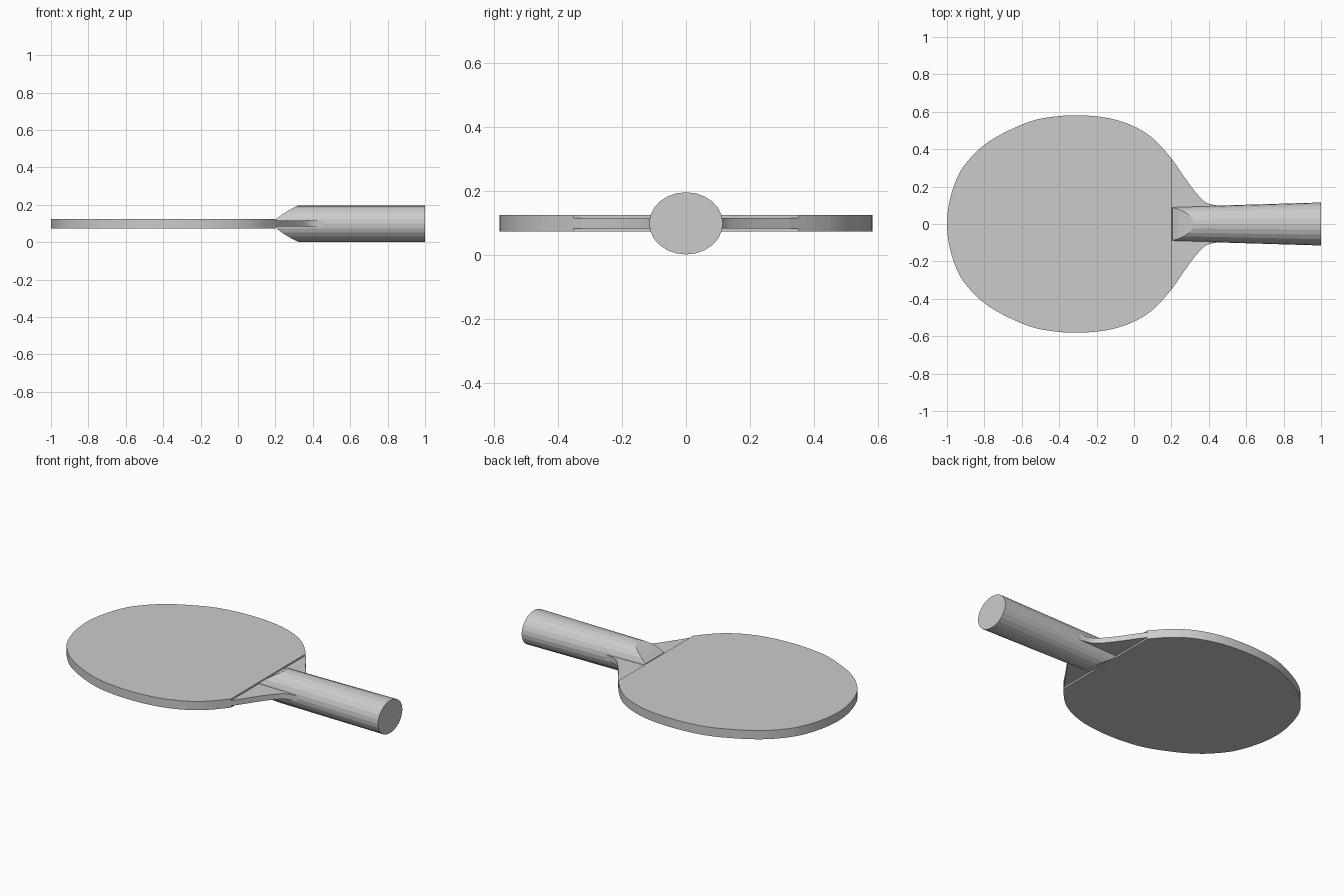
import bpy, bmesh, math
from mathutils import Vector

if "Cube" in bpy.data.objects:
    bpy.data.objects.remove(bpy.data.objects["Cube"])

MID = 0.099  # height of the paddle's central plane

# Half outline of the blade, tip to rubber edge, then the neck
HEAD = [(-1, 0), (-.982, .14), (-.935, .27), (-.87, .358), (-.8, .423),
        (-.7, .485), (-.55, .55), (-.42, .575), (-.3, .581), (-.18, .573),
        (-.08, .552), (.02, .512), (.11, .45), (.2, .35)]
NECK = [(.27, .25), (.325, .175), (.38, .118), (.44, .1), (.5, .095)]


def smooth_half(points, steps=4):
    """Catmull-Rom curve through the points, mirrored across the tip."""
    p = [Vector(q) for q in points]
    p = [Vector((p[1].x, -p[1].y))] + p + [2 * p[-1] - p[-2]]
    out = []
    for a, b, c, d in zip(p, p[1:], p[2:], p[3:]):
        for i in range(steps):
            t = i / steps
            out.append(0.5 * (2 * b + (c - a) * t + (2 * a - 5 * b + 4 * c - d) * t * t
                              + (3 * b - a - 3 * c + d) * t ** 3))
    out.append(p[-2])
    return out


def finish(name, bm):
    bmesh.ops.recalc_face_normals(bm, faces=bm.faces)
    mesh = bpy.data.meshes.new(name)
    bm.to_mesh(mesh)
    bm.free()
    obj = bpy.data.objects.new(name, mesh)
    bpy.context.collection.objects.link(obj)
    return obj


def slab(name, half, z0, z1):
    """Flat plate from a half outline mirrored in y."""
    loop = half + [Vector((v.x, -v.y)) for v in reversed(half[1:])]
    bm = bmesh.new()
    low = [bm.verts.new((v.x, v.y, z0)) for v in loop]
    high = [bm.verts.new((v.x, v.y, z1)) for v in loop]
    bm.faces.new(low)
    bm.faces.new(high)
    n = len(loop)
    for i in range(n):
        j = (i + 1) % n
        bm.faces.new((low[i], low[j], high[j], high[i]))
    return finish(name, bm)


# Wooden blade with a rubber sheet on each side
outline = smooth_half(HEAD + NECK)
rubber = outline[:4 * (len(HEAD) - 1) + 1]
slab("wooden_blade", outline, MID - .016, MID + .016)
slab("rubber_top", rubber, MID + .016, MID + .026)
slab("rubber_bottom", rubber, MID - .026, MID - .016)


# Oval handle halves: flared towards the butt, scooped down to the blade
def handle_half(name, side, segs=12):
    bm = bmesh.new()
    start, end = [], []
    for i in range(segs + 1):
        a = math.pi * i / segs
        c, d = math.cos(a), .097 * math.sin(a)
        x = .2 + .12 * max(0, (d - .018) / .079) ** 1.3
        start.append(bm.verts.new((x, c * (.091 + .024 * (x - .2) / .8), MID + side * d)))
        end.append(bm.verts.new((1, c * .115, MID + side * d)))
    for i in range(segs):
        bm.faces.new((start[i], start[i + 1], end[i + 1], end[i]))
    # Scooped front made of strips between points of equal height
    for i in range(segs // 2):
        strip = [start[i], start[i + 1], start[segs - i - 1], start[segs - i]]
        bm.faces.new(list(dict.fromkeys(strip)))
    bm.faces.new(end)
    bm.faces.new((start[0], start[-1], end[-1], end[0]))
    return finish(name, bm)


handle_half("handle_top", 1)
handle_half("handle_bottom", -1)
